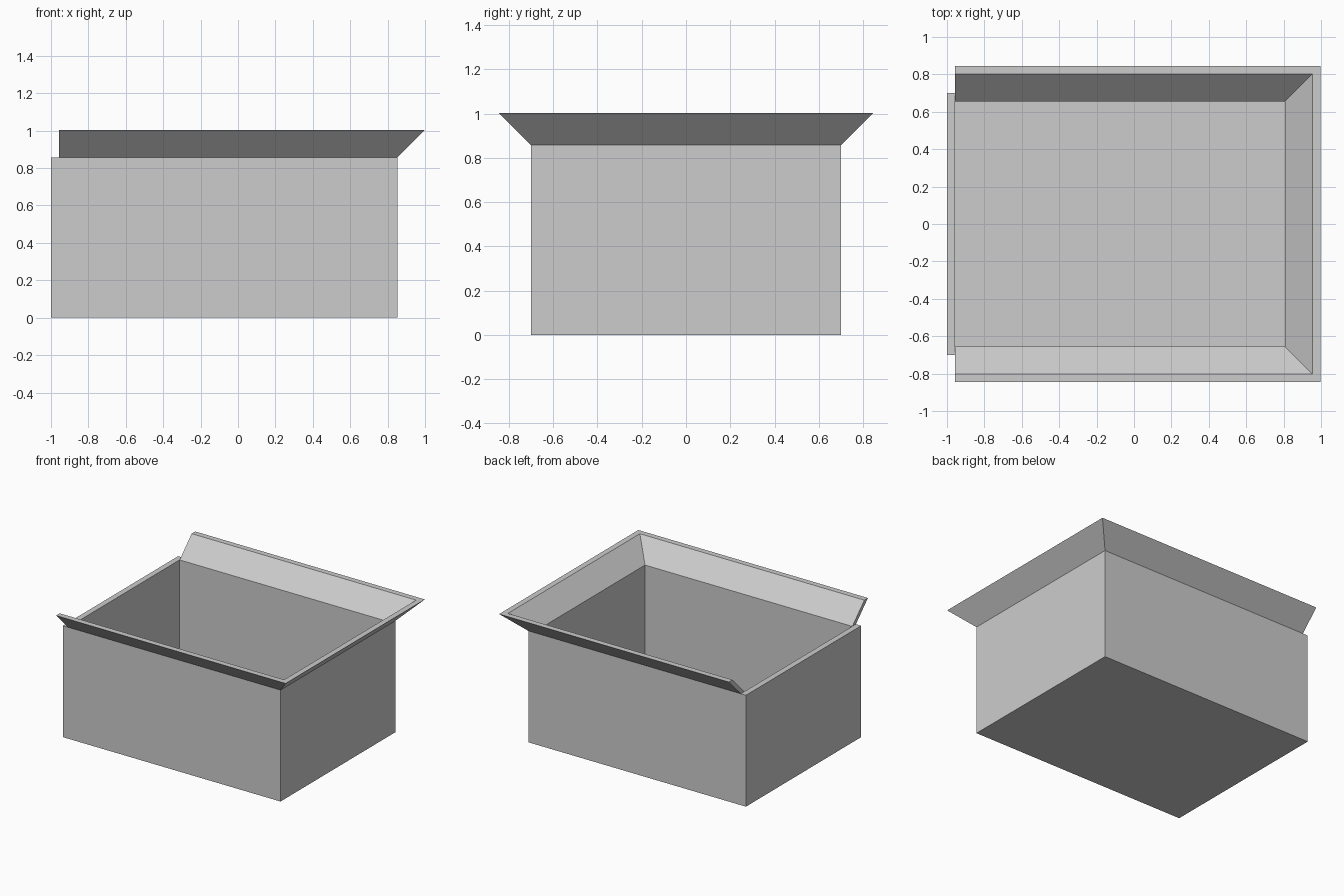
import bpy, bmesh
from mathutils import Vector, Matrix

cube = bpy.data.objects.get("Cube")
if cube:
    bpy.data.objects.remove(cube, do_unlink=True)

LEFT_X, RIGHT_X, HALF_Y = -1.0, 0.852, 0.7
RIM_Z, WALL = 0.857, 0.044
FLARE = RISE = 0.146

# Cardboard material
card = bpy.data.materials.new("light grey card")
card.use_nodes = True
colour = (0.605, 0.605, 0.605, 1)
card.diffuse_color = colour
card.node_tree.nodes["Principled BSDF"].inputs["Base Color"].default_value = colour

# Solid box block
bm = bmesh.new()
size = Vector((RIGHT_X - LEFT_X, HALF_Y * 2, RIM_Z))
centre = Vector(((LEFT_X + RIGHT_X) / 2, 0, RIM_Z / 2))
bmesh.ops.create_cube(bm, size=1, matrix=Matrix.Translation(centre) @ Matrix.Diagonal(size).to_4x4())
bm.normal_update()

# Hollow interior: inset the top, then push it down to the floor
top = max(bm.faces, key=lambda f: f.calc_center_median().z)
bmesh.ops.inset_region(bm, faces=[top], thickness=WALL, use_even_offset=True)
ret = bmesh.ops.extrude_face_region(bm, geom=[top])
floor = [v for v in ret["geom"] if isinstance(v, bmesh.types.BMVert)]
bmesh.ops.translate(bm, verts=floor, vec=(0, 0, WALL - RIM_Z))
bmesh.ops.delete(bm, geom=[f for f in [top] if f.is_valid], context="FACES_ONLY")

# Flaps: raise the rim on three sides, stopping flush with the open end wall
end_x = LEFT_X + WALL
bmesh.ops.bisect_plane(bm, geom=bm.verts[:] + bm.edges[:] + bm.faces[:],
                       plane_co=(end_x, 0, 0), plane_no=(1, 0, 0), dist=0.0001)
rim = [f for f in bm.faces
       if all(v.co.z > RIM_Z - 0.001 and v.co.x > end_x - 0.001 for v in f.verts)]
ret = bmesh.ops.extrude_face_region(bm, geom=rim)
bmesh.ops.delete(bm, geom=[f for f in rim if f.is_valid], context="FACES_ONLY")
for v in ret["geom"]:
    if isinstance(v, bmesh.types.BMVert):
        v.co.z += RISE
        v.co.y += FLARE if v.co.y > 0 else -FLARE
        if v.co.x > 0:
            v.co.x += FLARE

bmesh.ops.recalc_face_normals(bm, faces=bm.faces[:])
mesh = bpy.data.meshes.new("open_box_with_flaps")
bm.to_mesh(mesh)
bm.free()
mesh.materials.append(card)
box = bpy.data.objects.new("open_box_with_flaps", mesh)
bpy.context.collection.objects.link(box)
